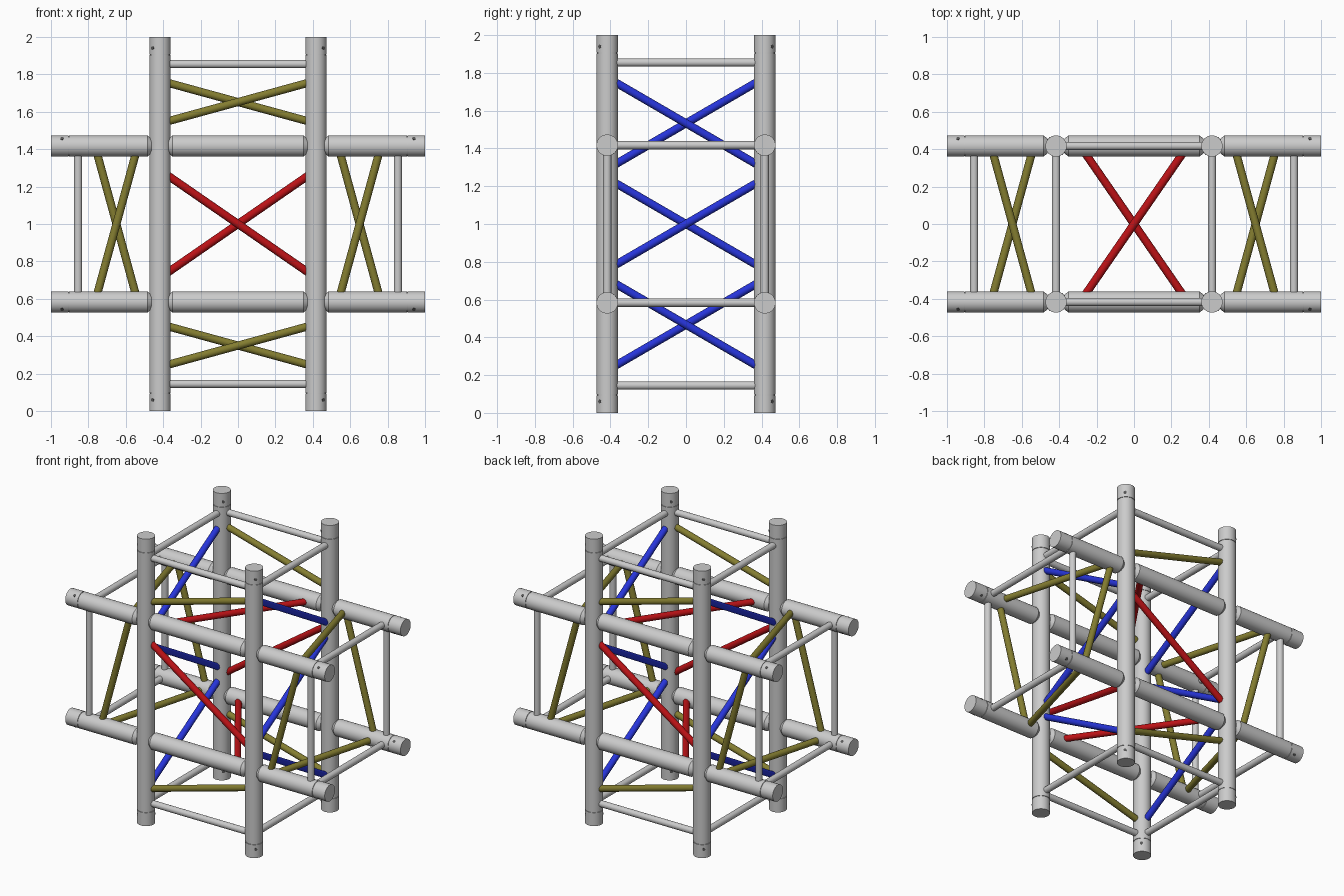
import bpy, bmesh, math
from mathutils import Vector

if "Cube" in bpy.data.objects:
    bpy.data.objects.remove(bpy.data.objects["Cube"])


def material(name, rgb):
    m = bpy.data.materials.new(name)
    m.diffuse_color = (*rgb, 1)
    m.use_nodes = True
    m.node_tree.nodes["Principled BSDF"].inputs["Base Color"].default_value = m.diffuse_color
    return m


GREY = material("light_grey", (0.60, 0.60, 0.60))
RED = material("red", (0.50, 0.006, 0.008))
BLUE = material("blue", (0.02, 0.035, 0.70))
OLIVE = material("olive", (0.23, 0.205, 0.03))
DARK = material("dark_grey", (0.10, 0.10, 0.10))

C = 0.417      # chord axis offset from the centre
R = 0.057      # chord radius
IN = 0.372     # brace ends, just inside the chord surface


def lathe(name, start, end, profile, mat, sides=32):
    """Closed turned part: profile is (distance along axis, radius)."""
    start, axis = Vector(start), (Vector(end) - Vector(start)).normalized()
    rot = axis.to_track_quat('Z', 'Y')
    bm = bmesh.new()
    rings = []
    for d, r in profile:
        rings.append([bm.verts.new(start + rot @ Vector((
            r * math.cos(2 * math.pi * i / sides),
            r * math.sin(2 * math.pi * i / sides), d))) for i in range(sides)])
    for a, b in zip(rings, rings[1:]):
        for i in range(sides):
            j = (i + 1) % sides
            bm.faces.new((a[i], a[j], b[j], b[i]))
    bm.faces.new(rings[0][::-1])
    bm.faces.new(rings[-1])
    me = bpy.data.meshes.new(name)
    bm.to_mesh(me)
    bm.free()
    me.materials.append(mat)
    ob = bpy.data.objects.new(name, me)
    bpy.context.collection.objects.link(ob)
    bpy.ops.object.select_all(action='DESELECT')
    ob.select_set(True)
    bpy.context.view_layer.objects.active = ob
    bpy.ops.object.shade_smooth_by_angle(angle=math.radians(30))
    return ob


def rod(name, a, b, r, mat, sides=20):
    return lathe(name, a, b, [(0, r), ((Vector(b) - Vector(a)).length, r)], mat, sides)


def groove(d):
    """Narrow seam between tube and end coupler."""
    return [(d - 0.002, R), (d - 0.002, R - 0.004), (d + 0.002, R - 0.004), (d + 0.002, R)]


def pin(at, direction):
    """Lock pin running diagonally through a coupler."""
    d = Vector(direction).normalized() * (R + 0.0008)
    rod("lock_pin", Vector(at) - d, Vector(at) + d, 0.010, DARK, 12)


S = (-1, 1)

for sx in S:
    for sy in S:
        # Upright chords with couplers at both ends
        lathe("upright_chord", (sx * C, sy * C, 0), (sx * C, sy * C, 2),
              [(0, R)] + groove(0.095) + groove(1.905) + [(2, R)], GREY)
        for z in (0.06, 1.94):
            pin((sx * C, sy * C, z), (sx, sy, 0))

for sy in S:
    for sz in S:
        y, z = sy * C, 1 + sz * C
        # Middle horizontal chord, tapered where it meets the uprights
        n = 2 * C
        lathe("middle_chord", (-C, y, z), (C, y, z),
              [(0.045, 0.040), (0.068, R), (n - 0.068, R), (n - 0.045, 0.040)], GREY)
        for sx in S:
            # Outer arms with couplers
            lathe("arm_chord", (sx * C, y, z), (sx, y, z),
                  [(0.045, 0.040), (0.068, R)] + groove(0.905 - C) + [(1 - C, R)], GREY)
            pin((sx * 0.94, y, z), (0, sy, sz))

# Thin end frames closing the four open ends
T = 0.022
E = 0.855
for a in S:
    for b in S:
        rod("end_strut_x", (-C, a * C, 1 + b * E), (C, a * C, 1 + b * E), T, GREY)
        rod("end_strut_y", (a * C, -C, 1 + b * E), (a * C, C, 1 + b * E), T, GREY)
        rod("arm_strut_y", (a * E, -C, 1 + b * C), (a * E, C, 1 + b * C), T, GREY)
        rod("arm_strut_z", (a * E, b * C, 1 - C), (a * E, b * C, 1 + C), T, GREY)

B = 0.0215
for s in S:
    # Front and back: olive braces in the end bays, red in the middle
    for mid in (0.35, 1.652):
        rod("end_bay_brace", (-IN, s * C, mid + s * 0.102),
            (IN, s * C, mid - s * 0.102), B, OLIVE)
    rod("middle_bay_brace", (-IN, s * C, 1 - s * 0.257),
        (IN, s * C, 1 + s * 0.257), B, RED)
    # Left and right: zigzag of blue braces
    for mid, k in ((0.467, 1), (1.0, -1), (1.533, 1)):
        rod("side_brace", (s * C, -IN, mid + s * k * 0.216),
            (s * C, IN, mid - s * k * 0.216), B, BLUE)
    # Top and bottom of the middle bay
    rod("level_brace", (-s * 0.257, -IN, 1 + s * C),
        (s * 0.257, IN, 1 + s * C), B, RED)
    # Arm bays: braces on all four faces
    for t in S:
        m = s * 0.65
        rod("arm_upright_brace", (m + t * 0.102, t * C, 1 - IN),
            (m - t * 0.102, t * C, 1 + IN), B, OLIVE)
        rod("arm_level_brace", (m + t * 0.102, -IN, 1 + t * C),
            (m - t * 0.102, IN, 1 + t * C), B, OLIVE)
